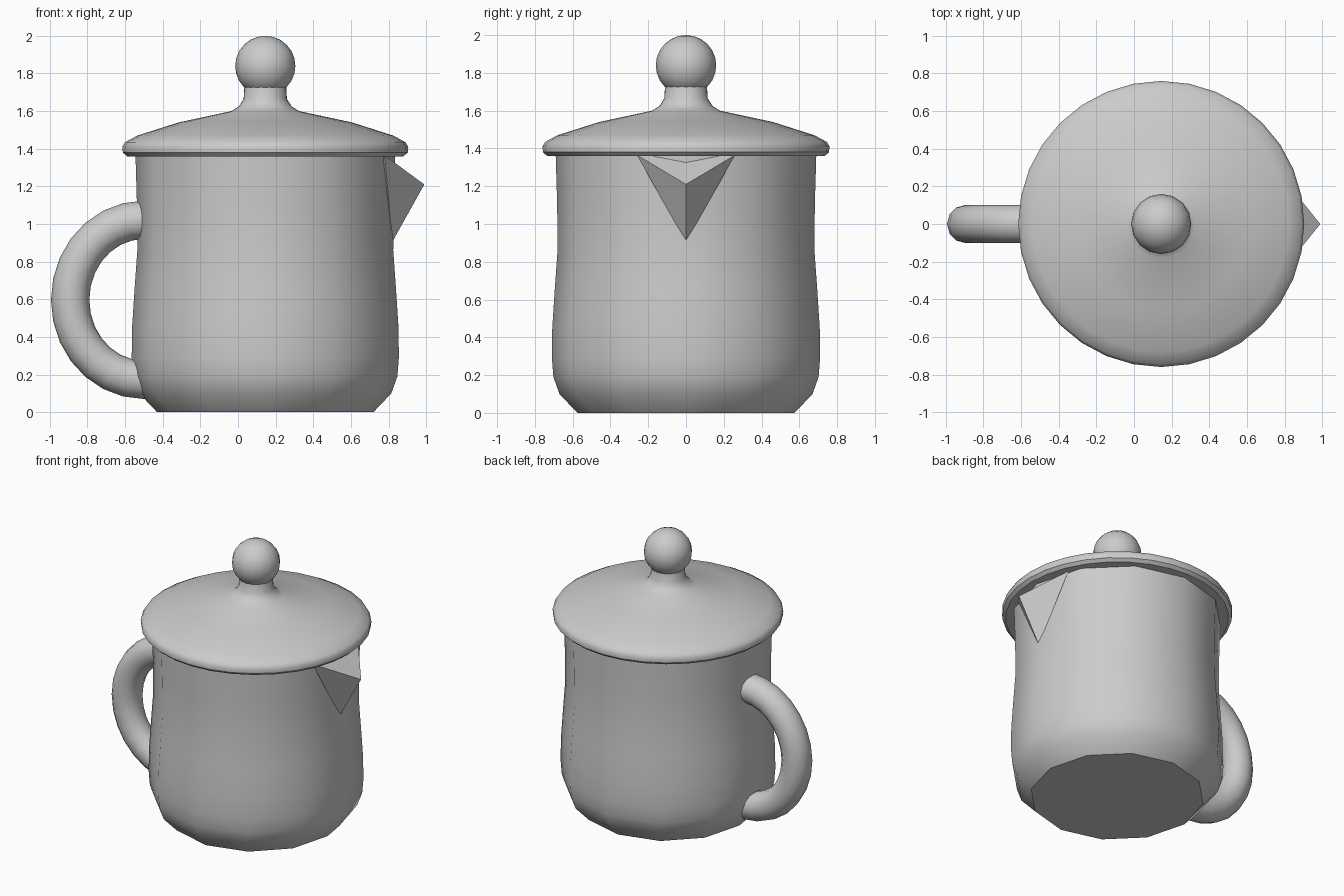
import bpy, bmesh, math
from mathutils import Vector

cube = bpy.data.objects.get("Cube")
if cube:
    bpy.data.objects.remove(cube, do_unlink=True)

AXIS = 0.145  # x of the jug's turning axis

grey = bpy.data.materials.new("plain_grey")
grey.use_nodes = True
COLOUR = (0.6, 0.6, 0.6, 1)
grey.diffuse_color = COLOUR
grey.node_tree.nodes["Principled BSDF"].inputs["Base Color"].default_value = COLOUR


def finish(name, bm, angle):
    bmesh.ops.recalc_face_normals(bm, faces=bm.faces)
    mesh = bpy.data.meshes.new(name)
    bm.to_mesh(mesh)
    bm.free()
    obj = bpy.data.objects.new(name, mesh)
    bpy.context.collection.objects.link(obj)
    mesh.materials.append(grey)
    bpy.ops.object.select_all(action="DESELECT")
    obj.select_set(True)
    bpy.context.view_layer.objects.active = obj
    if angle:
        bpy.ops.object.shade_smooth_by_angle(angle=math.radians(angle))
    return obj


def bridge(bm, rings):
    """Join rings of equal size with quads and cap both ends."""
    n = len(rings[0])
    for a, b in zip(rings, rings[1:]):
        for i in range(n):
            j = (i + 1) % n
            bm.faces.new((a[i], a[j], b[j], b[i]))
    bm.faces.new(rings[0])
    bm.faces.new(rings[-1])


def turned(name, profile, sides, angle):
    """Closed solid turned from (radius, height) points."""
    bm = bmesh.new()
    rings = []
    for r, z in profile:
        turns = [math.tau * i / sides for i in range(sides)]
        rings.append([bm.verts.new((AXIS + r * math.cos(t), r * math.sin(t), z)) for t in turns])
    bridge(bm, rings)
    return finish(name, bm, angle)


# Twelve-sided belly with a slight waist
turned("body", [(0.575, 0), (0.67, 0.1), (0.702, 0.19), (0.71, 0.29), (0.708, 0.45),
                (0.695, 0.65), (0.68, 0.86), (0.682, 1.1), (0.69, 1.37)], 12, 40)

# Lid with a rolled rim, shallow dome and flared neck
turned("lid", [(0.735, 1.36), (0.757, 1.38), (0.76, 1.41), (0.745, 1.435), (0.68, 1.47),
               (0.46, 1.54), (0.18, 1.6), (0.14, 1.625), (0.115, 1.665), (0.11, 1.75)], 32, 40)

# Ball knob
bm = bmesh.new()
bmesh.ops.create_uvsphere(bm, u_segments=16, v_segments=12, radius=0.16)
bmesh.ops.translate(bm, verts=bm.verts, vec=(AXIS, 0, 1.84))
finish("knob", bm, 60)

# Pointed spout: a wedge with a sloping top
bm = bmesh.new()
tip, foot, left, right, root = [bm.verts.new(p) for p in (
    (0.99, 0, 1.21), (0.82, 0, 0.905), (0.78, 0.26, 1.365), (0.78, -0.26, 1.365), (0.7, 0, 1.2))]
for face in ((tip, left, right), (tip, foot, left), (tip, right, foot),
             (root, left, foot), (root, foot, right), (root, right, left)):
    bm.faces.new(face)
finish("spout", bm, 0)

# Round handle swept along half an ellipse
bm = bmesh.new()
rings = []
STEPS, SIDES = 14, 12
for s in range(STEPS + 1):
    t = math.pi * (0.5 + s / STEPS)
    centre = Vector((-0.5 + 0.392 * math.cos(t), 0, 0.597 + 0.425 * math.sin(t)))
    out = Vector((0.425 * math.cos(t), 0, 0.392 * math.sin(t))).normalized()
    ring = []
    for i in range(SIDES):
        a = math.tau * i / SIDES
        ring.append(bm.verts.new(centre + 0.102 * (out * math.cos(a) + Vector((0, math.sin(a), 0)))))
    rings.append(ring)
# Run the lower end a little into the belly
rings.append([bm.verts.new(v.co + Vector((0.07, 0, 0))) for v in rings[-1]])
bridge(bm, rings)
finish("handle", bm, 50)
